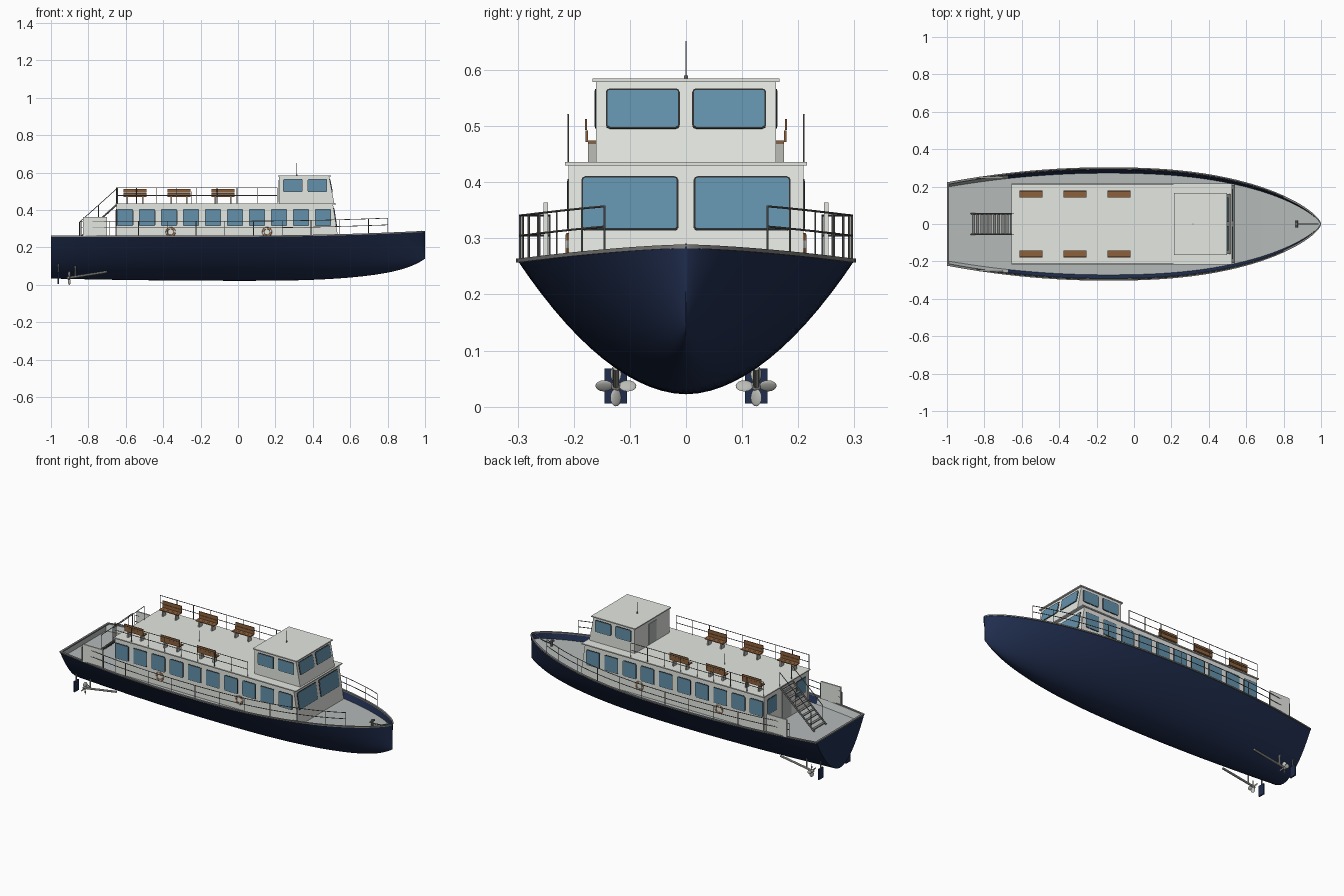
import bpy, bmesh, math
from mathutils import Vector, Matrix

cube = bpy.data.objects.get("Cube")
if cube:
    bpy.data.objects.remove(cube)


def material(name, *rgb):
    m = bpy.data.materials.new(name)
    m.use_nodes = True
    m.diffuse_color = (*rgb, 1)
    m.node_tree.nodes["Principled BSDF"].inputs["Base Color"].default_value = (*rgb, 1)
    return m


NAVY = material("navy hull", .014, .026, .075)
WHITE = material("off white", .83, .85, .81)
DECK = material("deck grey", .46, .49, .485)
GLASS = material("window blue", .125, .285, .41)
DARK = material("dark trim", .03, .03, .028)
STEEL = material("steel rail", .22, .225, .215)
METAL = material("light metal", .50, .50, .47)
WOOD = material("bench wood", .27, .12, .045)
TAN = material("ring tan", .45, .22, .09)


def finish(name, bm, mat, smooth=False):
    bmesh.ops.recalc_face_normals(bm, faces=bm.faces)
    me = bpy.data.meshes.new(name)
    bm.to_mesh(me)
    bm.free()
    me.materials.append(mat)
    ob = bpy.data.objects.new(name, me)
    bpy.context.collection.objects.link(ob)
    if smooth:
        bpy.ops.object.select_all(action='DESELECT')
        ob.select_set(True)
        bpy.context.view_layer.objects.active = ob
        bpy.ops.object.shade_smooth_by_angle(angle=math.radians(35))
    return ob


def boxes(name, mat, spans):
    """Boxes given as (low corner, high corner) pairs."""
    bm = bmesh.new()
    for lo, hi in spans:
        lo, hi = Vector(lo), Vector(hi)
        mx = Matrix.Translation((lo + hi) / 2) @ Matrix.Diagonal((*(hi - lo), 1))
        bmesh.ops.create_cube(bm, size=1, matrix=mx)
    return finish(name, bm, mat)


def prism(name, mat, profile, half):
    """Side profile in x and z, extruded across the beam."""
    bm = bmesh.new()
    f = bm.faces.new([bm.verts.new((x, -half, z)) for x, z in profile])
    out = bmesh.ops.extrude_face_region(bm, geom=[f])["geom"]
    bmesh.ops.translate(bm, vec=(0, 2 * half, 0), verts=[v for v in out if isinstance(v, bmesh.types.BMVert)])
    return finish(name, bm, mat)


def loft(name, mat, rows, smooth=True, cap=False, loop=False):
    bm = bmesh.new()
    grid = [[bm.verts.new(p) for p in row] for row in rows]
    n = len(grid[0])
    for a, b in zip(grid, grid[1:]):
        for i in range(n if loop else n - 1):
            j = (i + 1) % n
            bm.faces.new((a[i], a[j], b[j], b[i]))
    if cap:
        bm.faces.new(grid[0])
        bm.faces.new(grid[-1])
    return finish(name, bm, mat, smooth)


def tubes(name, mat, paths, r, sides=6):
    """Round bars along polylines."""
    cu = bpy.data.curves.new(name, 'CURVE')
    cu.dimensions = '3D'
    cu.bevel_depth, cu.bevel_resolution, cu.use_fill_caps = r, sides // 4, True
    for path in paths:
        sp = cu.splines.new('POLY')
        sp.points.add(len(path) - 1)
        for p, co in zip(sp.points, path):
            p.co = (*co, 1)
    tmp = bpy.data.objects.new(name + " path", cu)
    bpy.context.collection.objects.link(tmp)
    me = bpy.data.meshes.new_from_object(tmp.evaluated_get(bpy.context.evaluated_depsgraph_get()))
    bpy.data.objects.remove(tmp)
    bm = bmesh.new()
    bm.from_mesh(me)
    return finish(name, bm, mat, True)


def pane(name, centre, w, h, right, up):
    """Rounded window: dark frame plate with glass on top."""
    right, up, centre = Vector(right).normalized(), Vector(up).normalized(), Vector(centre)
    out = right.cross(up)
    for part, mat, grow, depth in ((" frame", DARK, .003, .002), (" glass", GLASS, 0, .0035)):
        bm = bmesh.new()
        pts = []
        for sx, sy, start in ((1, 1, 0), (-1, 1, 90), (-1, -1, 180), (1, -1, 270)):
            for a in (0, 45, 90):
                t = math.radians(start + a)
                pts.append((sx * (w / 2 - .004) + (.004 + grow) * math.cos(t),
                            sy * (h / 2 - .004) + (.004 + grow) * math.sin(t)))
        f = bm.faces.new([bm.verts.new(centre + right * u + up * v - out * .002) for u, v in pts])
        ext = bmesh.ops.extrude_face_region(bm, geom=[f])["geom"]
        bmesh.ops.translate(bm, vec=out * (depth + .002),
                            verts=[v for v in ext if isinstance(v, bmesh.types.BMVert)])
        finish(name + part, bm, mat)


# Hull lines
FLARE = 1.88


def half(x):
    if x < -.15:
        return .30 - .08 * ((-.15 - x) / .85) ** 2
    return max(.002, .30 * max(0, 1 - ((x + .15) / 1.15) ** 2.4) ** .7)


def keel(x):
    return .022 + (.08 * x ** 3 + .038 * x ** 12 if x > 0 else .012 * x * x)


def sheer(x):
    return .26 + .025 * max(0, x) ** 2


def deck_half(x):
    k, t = keel(x), sheer(x)
    return max(.001, half(x) * ((t - .035 - k) / (t - k)) ** (1 / FLARE) - .004)


stations = [-1 + 2 * math.sin(math.pi / 2 * i / 48) for i in range(49)]
S = [i / 14 for i in range(-14, 15)]
loft("hull", NAVY, [[(x, half(x) * s, keel(x) + (sheer(x) - keel(x)) * abs(s) ** FLARE) for s in S]
                    for x in stations], cap=True)
loft("main_deck", DECK, [[(x, -deck_half(x), sheer(x) - .035), (x, deck_half(x), sheer(x) - .035)]
                         for x in stations])
for side, tag in ((1, "left"), (-1, "right")):
    lining = loft("bulwark_inside_" + tag, NAVY,
                  [[(x, side * deck_half(x), sheer(x) - .035), (x, side * max(.002, half(x) - .006), sheer(x))]
                   for x in stations])
    lining.data.materials.append(DECK)
    for f in lining.data.polygons:
        f.material_index = int(f.center.x < -.66)
    loft("cap_rail_" + tag, STEEL,
         [[(x, side * max(0, half(x) + dy), sheer(x) + dz)
           for dy, dz in ((-.009, -.003), (.003, -.003), (.003, .004), (-.009, .004))]
          for x in stations], loop=True, cap=True)
boxes("stern_cap_rail", STEEL, [((-1, -.22, .257), (-.988, .22, .264))])
boxes("transom_lining", DECK, [((-.999, -.2, .224), (-.994, .2, .258))])

# Deckhouse and wheelhouse with raked fronts
prism("deckhouse", WHITE, [(-.65, .228), (.539, .228), (.508, .431), (-.65, .431)], .209)
boxes("upper_deck", WHITE, [((-.655, -.216, .43), (.525, .216, .436))])
prism("wheelhouse", WHITE, [(.22, .435), (.515, .435), (.487, .58), (.22, .58)], .16)
boxes("wheelhouse_roof", WHITE, [((.213, -.167, .579), (.497, .167, .585))])
boxes("wheelhouse_door", DECK, [((.216, -.035, .44), (.221, .035, .56))])
boxes("saloon_door", DECK, [((-.654, -.04, .235), (-.649, .04, .40))])

# Windows
for side, tag in ((1, "left"), (-1, "right")):
    along = (-side, 0, 0)
    for i in range(10):
        pane(f"saloon_window_{tag}_{i + 1}", (-.604 + .1176 * i, side * .209, .36), .082, .085, along, (0, 0, 1))
    for x in (.293, .424):
        pane("wheelhouse_window_" + tag, (x, side * .16, .531), .098, .064, along, (0, 0, 1))
    pane("saloon_front_window_" + tag, (.519, side * .1, .362), .167, .092, (0, 1, 0), (-.031, 0, .203))
    pane("wheelhouse_front_window_" + tag, (.4966, side * .077, .531), .126, .067, (0, 1, 0), (-.028, 0, .145))
    pane("saloon_back_window_" + tag, (-.65, side * .135, .36), .085, .085, (0, -1, 0), (0, 0, 1))

# Railings
for side, tag in ((1, "left"), (-1, "right")):
    run = [-.84 + 1.64 * i / 32 for i in range(33)]

    def edge(x, h):
        return (x, side * (half(x) - .004), sheer(x) + h)
    tubes("side_rail_" + tag, STEEL,
          [[edge(x, .081) for x in run], [edge(x, .045) for x in run]]
          + [[edge(x, 0), edge(x, .081)] for x in run[::3] + run[-1:]], .002)
    y = side * .21
    tubes("upper_rail_" + tag, STEEL,
          [[(-.65, y, z), (.21, y, z)] for z in (.52, .478)]
          + [[(-.65 + .1075 * i, y, .435), (-.65 + .1075 * i, y, .52)] for i in range(9)], .0018)
    boxes("side_gate_" + tag, WHITE, [((-.83, side * .25 - .004, .262), (-.70, side * .25 + .004, .364))])

# Stairs up to the upper deck
foot, head = Vector((-.87, 0, .23)), Vector((-.645, 0, .432))
ends = [Vector((0, y, 0)) for y in (-.055, .055)]
lift = Vector((0, 0, .085))
tubes("stair_stringers", STEEL, [[foot + e, head + e] for e in ends], .005)
tubes("stair_handrails", STEEL,
      [[foot.lerp(head, .1) + e + lift, head + e + lift] for e in ends]
      + [[foot.lerp(head, t) + e, foot.lerp(head, t) + e + lift] for e in ends for t in (.1, .55, 1)], .0022)
steps = [foot.lerp(head, (i + .5) / 10) for i in range(10)]
boxes("stair_treads", STEEL, [(p - Vector((.008, .055, .002)), p + Vector((.008, .055, .002))) for p in steps])

# Benches with their backs to the rails
for side, tag in ((1, "left"), (-1, "right")):
    for i, x in enumerate((-.55, -.315, -.08)):
        def slat(a, b, z0, z1, w=.061, dx=0):
            lo, hi = sorted((side * a, side * b))
            return ((x + dx - w, lo, z0), (x + dx + w, hi, z1))
        boxes(f"bench_{tag}_{i + 1}", WOOD,
              [slat(.142, .158, .469, .474), slat(.159, .175, .469, .474),
               slat(.175, .179, .472, .492), slat(.176, .180, .493, .513)])
        boxes(f"bench_legs_{tag}_{i + 1}", METAL,
              [slat(.147, .175, .435, .469, .004, d) for d in (-.042, .042)])

# Life rings with pale bands
for side, tag in ((1, "left"), (-1, "right")):
    for x in (-.36, .155):
        bm = bmesh.new()
        N, M = 24, 8
        vs = []
        for i in range(N):
            a = math.tau * i / N
            for j in range(M):
                b = math.tau * j / M
                r = .021 + .006 * math.cos(b)
                vs.append(bm.verts.new((x + r * math.cos(a), side * .211 + .004 * math.sin(b), .283 + r * math.sin(a))))
        for i in range(N):
            for j in range(M):
                k, l = (i + 1) % N * M, (j + 1) % M
                f = bm.faces.new((vs[i * M + j], vs[i * M + l], vs[k + l], vs[k + j]))
                f.material_index = int(i % 6 < 2)
        finish("life_ring_" + tag, bm, TAN, True).data.materials.append(WHITE)

# Masts and bow fittings
tubes("wheelhouse_antenna", STEEL, [[(.315, 0, .583), (.315, 0, .652)]], .0012)
tubes("antenna_base", STEEL, [[(.315, 0, .583), (.315, 0, .59)]], .004)
tubes("upper_deck_pole", STEEL, [[(-.25, 0, .435), (-.25, 0, .50)]], .001)
tubes("bow_bitt", STEEL, [[(.87, 0, .242), (.87, 0, .28)], [(.87, -.018, .271), (.87, .018, .271)]], .006, 8)
tubes("bow_chain", STEEL, [[(.87, 0, .258), (.93, 0, .264), (.985, 0, .288)]], .003)

# Rudders, shafts and propellers
for side, tag in ((1, "left"), (-1, "right")):
    y = side * .125
    boxes("rudder_" + tag, NAVY, [((-.964, y - .02, .006), (-.956, y + .02, .068))])
    tubes("rudder_stock_" + tag, STEEL, [[(-.96, y, .02), (-.96, y, .125)]], .004)
    tubes("propeller_shaft_" + tag, METAL, [[(-.915, y, .036), (-.70, y, .07)]], .006, 8)
    tubes("shaft_strut_" + tag, METAL, [[(-.87, y, .043), (-.87, y, .115)]], .005)
    bm = bmesh.new()
    for q in range(4):
        mx = (Matrix.Translation((-.902, y, .037)) @ Matrix.Rotation(q * math.pi / 2, 4, 'X')
              @ Matrix.Translation((0, 0, .021)) @ Matrix.Rotation(side * .6, 4, 'Z')
              @ Matrix.Diagonal((.003, .012, .0155, 1)))
        bmesh.ops.create_uvsphere(bm, u_segments=12, v_segments=8, radius=1, matrix=mx)
    bmesh.ops.create_uvsphere(bm, u_segments=12, v_segments=8, radius=.009,
                              matrix=Matrix.Translation((-.905, y, .037)))
    finish("propeller_" + tag, bm, METAL, True)
